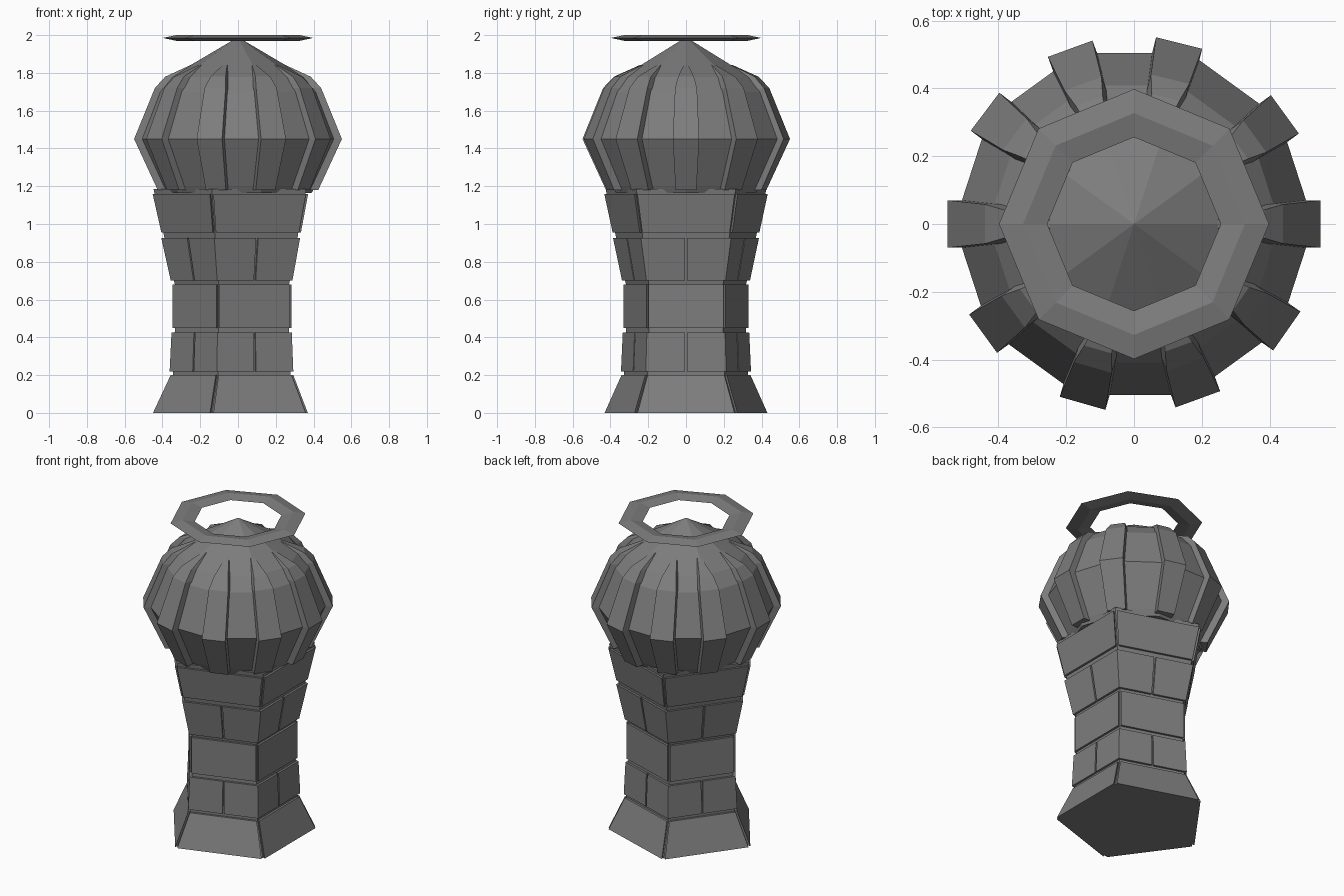
import bpy, math
from mathutils import Vector

if "Cube" in bpy.data.objects:
    bpy.data.objects.remove(bpy.data.objects["Cube"])

stone = bpy.data.materials.new("dark_stone")
stone.diffuse_color = (.205, .205, .205, 1)
stone.use_nodes = True
stone.node_tree.nodes["Principled BSDF"].inputs["Base Color"].default_value = stone.diffuse_color


def make(name, verts, faces):
    me = bpy.data.meshes.new(name)
    me.from_pydata(verts, [], faces)
    me.materials.append(stone)
    ob = bpy.data.objects.new(name, me)
    bpy.context.collection.objects.link(ob)
    return ob


def pol(deg, r=1.0):
    a = math.radians(deg)
    return Vector((r * math.cos(a), r * math.sin(a)))


def loft(name, rings):
    """Closed solid through equally sized rings of points."""
    n = len(rings[0])
    verts = [p for ring in rings for p in ring]
    faces = [(k * n + i, k * n + (i + 1) % n, (k + 1) * n + (i + 1) % n, (k + 1) * n + i)
             for k in range(len(rings) - 1) for i in range(n)]
    faces.append(tuple(reversed(range(n))))
    faces.append(tuple(range((len(rings) - 1) * n, len(rings) * n)))
    return make(name, verts, faces)


def lathe(name, n, profile):
    """Low-poly solid of revolution from (radius, z) pairs."""
    return loft(name, [[(*pol(180 + 360 * i / n, r), z) for i in range(n)]
                       for r, z in profile])


# Brick courses of the five-sided shaft: z0, z1, radius0, radius1
courses = [(0, .2, .457, .362), (.22, .425, .362, .352), (.45, .68, .351, .351),
           (.70, .925, .356, .406), (.955, 1.16, .412, .459)]

# Mortar core
core = []
for z0, z1, r0, r1 in courses:
    core += [(r0 - .017, z0), (r1 - .017, z1)]
lathe("mortar_core", 5, core + [(.447, 1.185)])

# Bricks: full-face in odd courses, wrapped around the corners in even ones
TRIM = .022
corner = [pol(180 + 72 * k) for k in range(5)]
for row, (z0, z1, r0, r1) in enumerate(courses):
    for k in range(5):
        a, b, c = corner[k - 1], corner[k], corner[(k + 1) % 5]
        if row % 2:
            path = [b.lerp(a, .488), b, b.lerp(c, .488)]
        else:
            path = [b.lerp(c, TRIM), b.lerp(c, 1 - TRIM)]
        outline = path + [p * .85 for p in reversed(path)]
        loft(f"brick_{row}_{k}", [[(*(p * r), z) for p in outline]
                                  for r, z in ((r0, z0), (r1, z1))])

# Ten-sided dome with a conical top
lathe("dome", 10, [(.39, 1.165), (.41, 1.2), (.53, 1.45), (.43, 1.70),
                   (.36, 1.777), (.002, 1.988)])

# Slightly irregular ribs: outer radius, z, half width, depth
rib = [(.425, 1.18, .055, .08), (.55, 1.45, .07, .08), (.44, 1.72, .058, .08),
       (.385, 1.78, .042, .07), (.25, 1.842, .012, .04)]
for i, ang in enumerate((0, 36, 76, 110, 143, 180, 216, 254, 290, 325)):
    d = pol(ang)
    s = Vector((-d.y, d.x))
    rings = []
    for r, z, w, t in rib:
        rings.append([(*(d * rr + s * ww), z) for rr, ww in
                      ((r - t, -w), (r, -w), (r, w), (r - t, w))])
    loft(f"dome_rib_{i}", rings)

# Flat eight-sided ring at the top, diamond cross-section
section = [(.398, 1.985), (.327, 2.0), (.256, 1.985), (.327, 1.97)]
verts = [(*pol(45 * i, r), z) for i in range(8) for r, z in section]
faces = [(i * 4 + j, (i + 1) % 8 * 4 + j, (i + 1) % 8 * 4 + (j + 1) % 4, i * 4 + (j + 1) % 4)
         for i in range(8) for j in range(4)]
make("top_ring", verts, faces)
